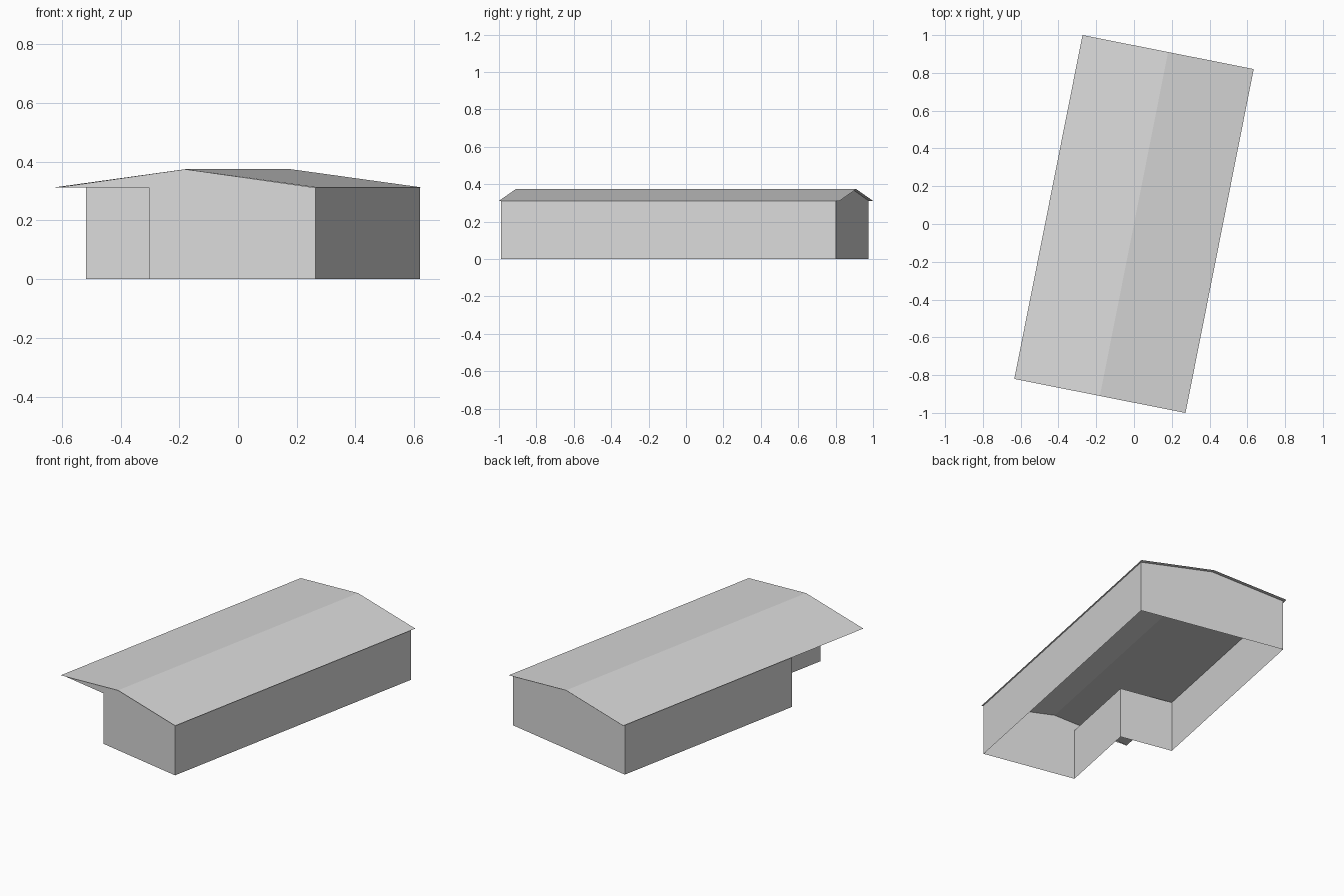
import bpy
import math
from mathutils import Matrix

cube = bpy.data.objects.get("Cube")
if cube:
    bpy.data.objects.remove(cube, do_unlink=True)

# One plain grey for the whole building
grey = bpy.data.materials.new("light_grey")
grey.use_nodes = True
colour = (0.7, 0.7, 0.7, 1)
grey.diffuse_color = colour
grey.node_tree.nodes["Principled BSDF"].inputs["Base Color"].default_value = colour

TURN = Matrix.Rotation(math.radians(-11.22), 4, 'Z')
EAVE, RIDGE = 0.311, 0.374
HALF_W, HALF_L = 0.462, 0.928      # roof half sizes
WALL_X, FRONT, BACK = 0.452, -0.92, 0.906
NOTCH_X, NOTCH_Y = -0.126, -0.385  # inner corner of the open porch


def make(name, verts, faces):
    mesh = bpy.data.meshes.new(name)
    mesh.from_pydata(verts, [], faces)
    mesh.transform(TURN)
    mesh.materials.append(grey)
    obj = bpy.data.objects.new(name, mesh)
    bpy.context.collection.objects.link(obj)
    return obj


def sweep(name, start, end, closed):
    """Join two matching outlines with quads."""
    n = len(start)
    count = n if closed else n - 1
    faces = [(i, (i + 1) % n, n + (i + 1) % n, n + i) for i in range(count)]
    return make(name, start + end, faces)


# L-shaped walls, open below, with a porch corner cut out
plan = [(WALL_X, FRONT), (WALL_X, BACK), (-WALL_X, BACK),
        (-WALL_X, NOTCH_Y), (NOTCH_X, NOTCH_Y), (NOTCH_X, FRONT)]
sweep("walls", [(x, y, 0) for x, y in plan],
      [(x, y, EAVE) for x, y in plan], True)

# Roof sheet with two shallow slopes
profile = [(HALF_W, EAVE), (0, RIDGE), (-HALF_W, EAVE)]
sweep("roof", [(x, -HALF_L, z) for x, z in profile],
      [(x, HALF_L, z) for x, z in profile], False)

# Triangular gable ends, the front one spanning the porch too
for name, y, order in (("front_gable", FRONT, (0, 1, 2)),
                       ("back_gable", BACK, (2, 1, 0))):
    make(name, [(-WALL_X, y, EAVE), (WALL_X, y, EAVE), (0, y, RIDGE)], [order])
